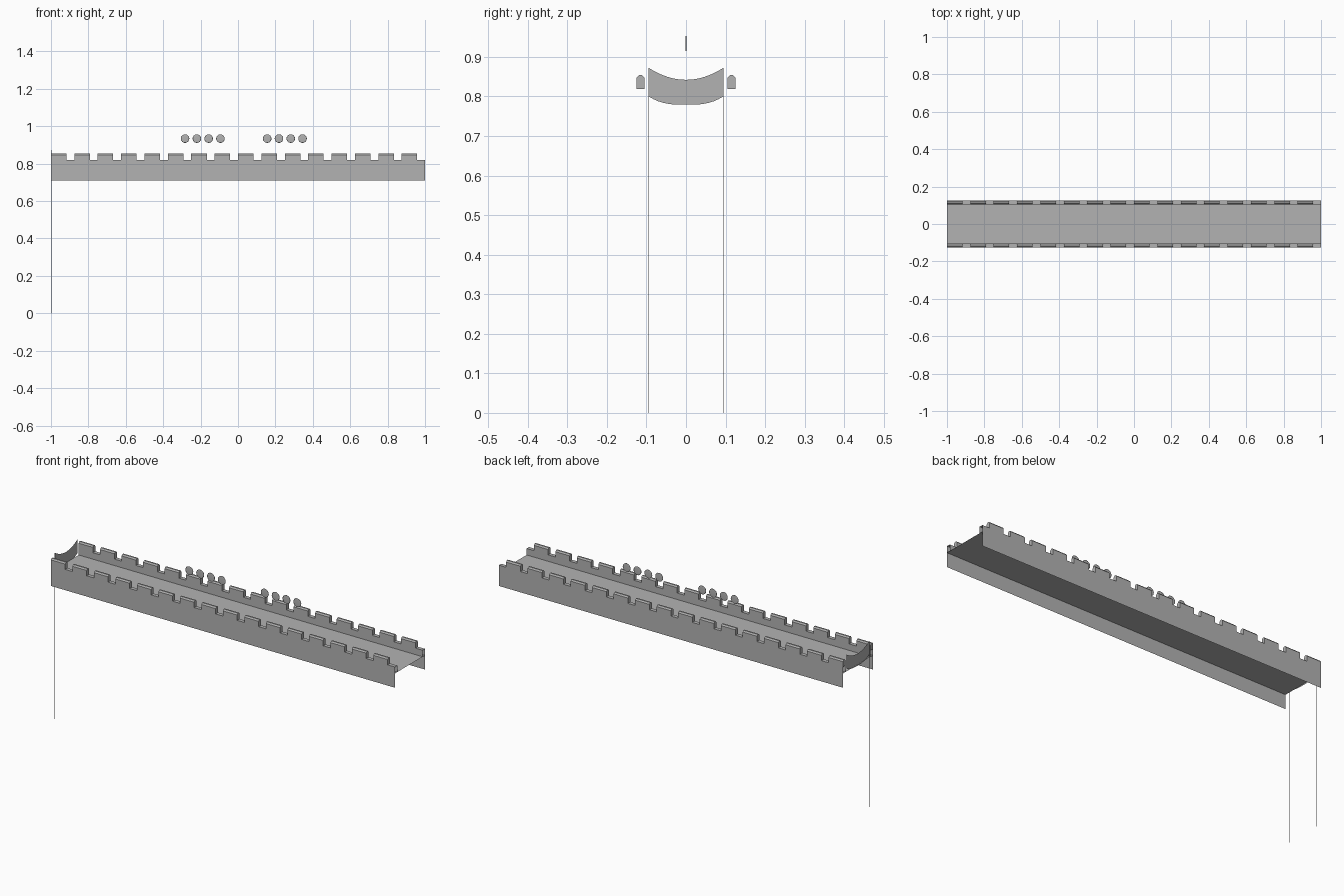
import bpy, bmesh, math

if "Cube" in bpy.data.objects:
    bpy.data.objects.remove(bpy.data.objects["Cube"])

grey = bpy.data.materials.new("stone grey")
grey.diffuse_color = (0.45, 0.45, 0.45, 1)
grey.use_nodes = True
grey.node_tree.nodes["Principled BSDF"].inputs["Base Color"].default_value = grey.diffuse_color


def make(name, build, smooth=False):
    bm = bmesh.new()
    build(bm)
    me = bpy.data.meshes.new(name)
    bm.to_mesh(me)
    bm.free()
    me.materials.append(grey)
    for p in me.polygons:
        p.use_smooth = smooth
    ob = bpy.data.objects.new(name, me)
    bpy.context.collection.objects.link(ob)
    return ob


def face(bm, pts):
    return bm.faces.new([bm.verts.new(p) for p in pts])


def extrude_x(bm, profile, x0, x1, closed=False, caps=False):
    """Sweep a (y, z) profile along x, optionally with end caps."""
    a = [bm.verts.new((x0, y, z)) for y, z in profile]
    b = [bm.verts.new((x1, y, z)) for y, z in profile]
    n = len(profile)
    for i in range(n if closed else n - 1):
        j = (i + 1) % n
        bm.faces.new((a[i], b[i], b[j], a[j]))
    if caps:
        bm.faces.new(a)
        bm.faces.new(b[::-1])


DECK, LOW, TOP, PEAK = 0.785, 0.71, 0.819, 0.854
OUT, INN = 0.125, 0.105

# Deck: a thin open sheet between the walls
make("deck", lambda bm: face(bm, [(-1, -OUT, DECK), (1, -OUT, DECK),
                                  (1, OUT, DECK), (-1, OUT, DECK)]))

for side, s in (("front", -1), ("back", 1)):
    # Wall: outer skirt, flat top and inner face, open at the ends
    def wall(bm):
        prof = [(s * OUT, LOW), (s * OUT, TOP), (s * INN, TOP), (s * INN, DECK)]
        extrude_x(bm, prof if s < 0 else prof[::-1], -1, 1)
    make(side + "_wall", wall)

    # Battlements: sixteen blocks with bevelled tops
    def merlons(bm):
        prof = [(OUT, TOP), (OUT, 0.847), (0.119, PEAK), (0.111, PEAK),
                (INN, 0.847), (INN, TOP)]
        prof = [(s * y, z) for y, z in prof]
        for i in range(16):
            x = -1 + 0.125 * i
            extrude_x(bm, prof, x, x + 0.083, True, True)
        bmesh.ops.recalc_face_normals(bm, faces=bm.faces)
    make(side + "_battlements", merlons)

    # Slender pole at the left end
    def pole(bm):
        r = 0.001
        cx, cy = -1 + r, s * 0.094
        extrude = bmesh.ops.create_cone(bm, cap_ends=True, segments=6, radius1=r,
                                        radius2=r, depth=0.872)
        bmesh.ops.translate(bm, verts=extrude["verts"], vec=(cx, cy, 0.436))
    make(side + "_pole", pole)


# Sagging banner sheet between the poles
def banner(bm):
    n = 16
    rows = []
    for i in range(n + 1):
        t = -1 + 2 * i / n
        y = 0.094 * t
        rows.append((bm.verts.new((-0.999, y, 0.779 + 0.021 * abs(t) ** 3)),
                     bm.verts.new((-0.999, y, 0.842 + 0.030 * t * t))))
    for (a, b), (c, d) in zip(rows, rows[1:]):
        bm.faces.new((a, c, d, b))


make("banner", banner)


# Two rows of four flattened beads above the deck
def beads(bm):
    for x0 in (-0.283, 0.156):
        for i in range(4):
            r = bmesh.ops.create_uvsphere(bm, u_segments=16, v_segments=8, radius=0.023)
            for v in r["verts"]:
                v.co = (v.co.x + x0 + 0.063 * i, v.co.y * 0.05, v.co.z + 0.934)


make("floating_discs", beads, True)
